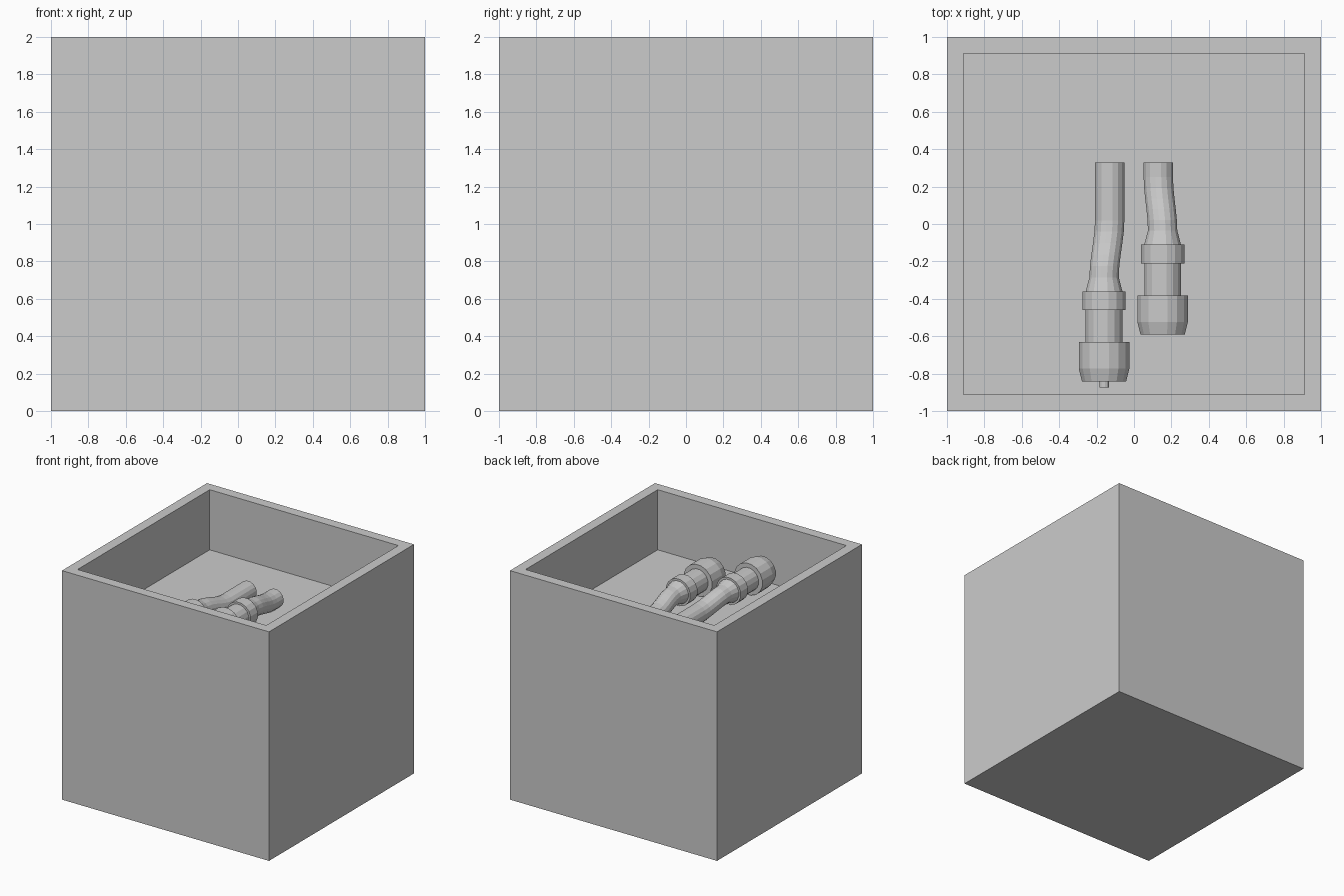
import bpy, bmesh, math

if "Cube" in bpy.data.objects:
    bpy.data.objects.remove(bpy.data.objects["Cube"])

FLOOR = 1.475
SIDES = 16
AXIS_Z = FLOOR + 0.138


def finish(name, bm):
    bmesh.ops.recalc_face_normals(bm, faces=bm.faces)
    mesh = bpy.data.meshes.new(name)
    bm.to_mesh(mesh)
    bm.free()
    obj = bpy.data.objects.new(name, mesh)
    bpy.context.collection.objects.link(obj)
    return obj


def loft(name, rings):
    """Skin rings given as (y, radius, x, z), all lying across the y axis."""
    bm = bmesh.new()
    loops = []
    for y, r, x, z in rings:
        angles = [(i + 0.5) * math.tau / SIDES for i in range(SIDES)]
        loops.append([bm.verts.new((x + r * math.sin(a), y, z + r * math.cos(a))) for a in angles])
    for a, b in zip(loops, loops[1:]):
        for i in range(SIDES):
            j = (i + 1) % SIDES
            bm.faces.new((a[i], a[j], b[j], b[i]))
    bm.faces.new(loops[0])
    bm.faces.new(loops[-1])
    return finish(name, bm)


# Open-topped box with a raised floor
bm = bmesh.new()
bmesh.ops.create_cube(bm, size=2)
bmesh.ops.translate(bm, verts=bm.verts, vec=(0, 0, 1))
top = [f for f in bm.faces if f.normal.z > 0.9]
bmesh.ops.inset_region(bm, faces=top, thickness=0.125)
pocket = bmesh.ops.extrude_face_region(bm, geom=top)
bmesh.ops.delete(bm, geom=top, context='FACES_ONLY')
for v in pocket["geom"]:
    if isinstance(v, bmesh.types.BMVert):
        v.co.z = FLOOR
finish("box", bm)


def connector(side, x_cable, x_plug, y_collar, y_bend):
    # Cable resting on the floor, bending up into the plug
    z_cable = FLOOR + 0.08
    y_flare = y_collar + 0.075
    path = []
    for i in range(6):
        t = i / 5
        s = t * t * (3 - 2 * t)
        path.append((y_bend + (y_flare - y_bend) * t, 0.08,
                     x_cable + (x_plug - x_cable) * s,
                     z_cable + (AXIS_Z - z_cable) * s))
    loft(side + "_cable", [(0.33, 0.08, x_cable, z_cable)] + path
         + [(y_collar, 0.1, x_plug, AXIS_Z)])
    # Collar, body and hollow nut, as (distance along plug, radius)
    profile = [(0, 0.118), (0.1, 0.118), (0.1, 0.1), (0.272, 0.1), (0.272, 0.138),
               (0.413, 0.138), (0.482, 0.12), (0.482, 0.1), (0.32, 0.1)]
    loft(side + "_plug", [(y_collar - d, r, x_plug, AXIS_Z) for d, r in profile])


connector("left", -0.13, -0.16, -0.36, 0.02)
connector("right", 0.13, 0.153, -0.11, 0.25)

# Centre pin on the left plug
loft("left_pin", [(-0.66, 0.026, -0.16, AXIS_Z), (-0.873, 0.026, -0.16, AXIS_Z)])
